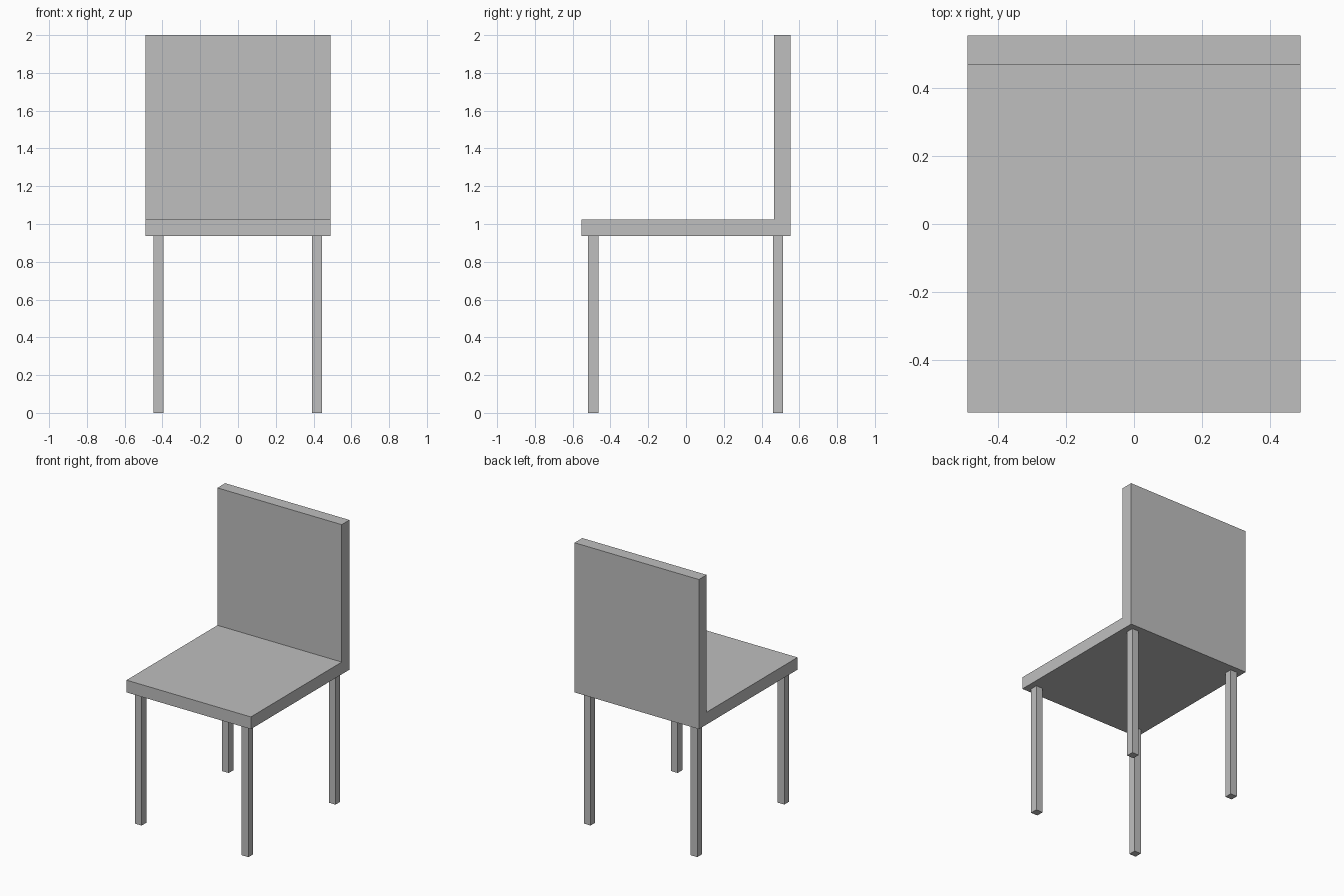
import bpy
import bmesh
from mathutils import Vector

if "Cube" in bpy.data.objects:
    bpy.data.objects.remove(bpy.data.objects["Cube"], do_unlink=True)

# Single matte grey
grey = bpy.data.materials.new("light_grey")
grey.use_nodes = True
grey.diffuse_color = (0.52, 0.52, 0.52, 1)
grey.node_tree.nodes["Principled BSDF"].inputs["Base Color"].default_value = grey.diffuse_color


def add_prism(name, profile, direction):
    """Extrude a flat outline along a direction into a closed solid."""
    bm = bmesh.new()
    face = bm.faces.new([bm.verts.new(p) for p in profile])
    result = bmesh.ops.extrude_face_region(bm, geom=[face], use_keep_orig=True)
    moved = [v for v in result["geom"] if isinstance(v, bmesh.types.BMVert)]
    bmesh.ops.translate(bm, verts=moved, vec=Vector(direction))
    bmesh.ops.recalc_face_normals(bm, faces=bm.faces)
    mesh = bpy.data.meshes.new(name)
    bm.to_mesh(mesh)
    bm.free()
    mesh.materials.append(grey)
    obj = bpy.data.objects.new(name, mesh)
    bpy.context.collection.objects.link(obj)
    return obj


half_width, half_depth = 0.489, 0.554
seat_bottom, seat_top, height = 0.936, 1.023, 2.0
back_front = 0.467

# Seat and backrest: one L-shaped slab swept across the width
outline = [(-half_depth, seat_bottom), (half_depth, seat_bottom),
           (half_depth, height), (back_front, height),
           (back_front, seat_top), (-half_depth, seat_top)]
add_prism("seat_and_backrest", [(-half_width, y, z) for y, z in outline],
          (2 * half_width, 0, 0))

# Four square legs under the seat
half_leg = 0.0265
for side, x in (("right", -0.422), ("left", 0.418)):
    for end, y in (("front", -0.491), ("back", 0.487)):
        corners = [(x + sx * half_leg, y + sy * half_leg, 0)
                   for sx, sy in ((-1, -1), (1, -1), (1, 1), (-1, 1))]
        add_prism(f"{end}_{side}_leg", corners, (0, 0, seat_bottom))
